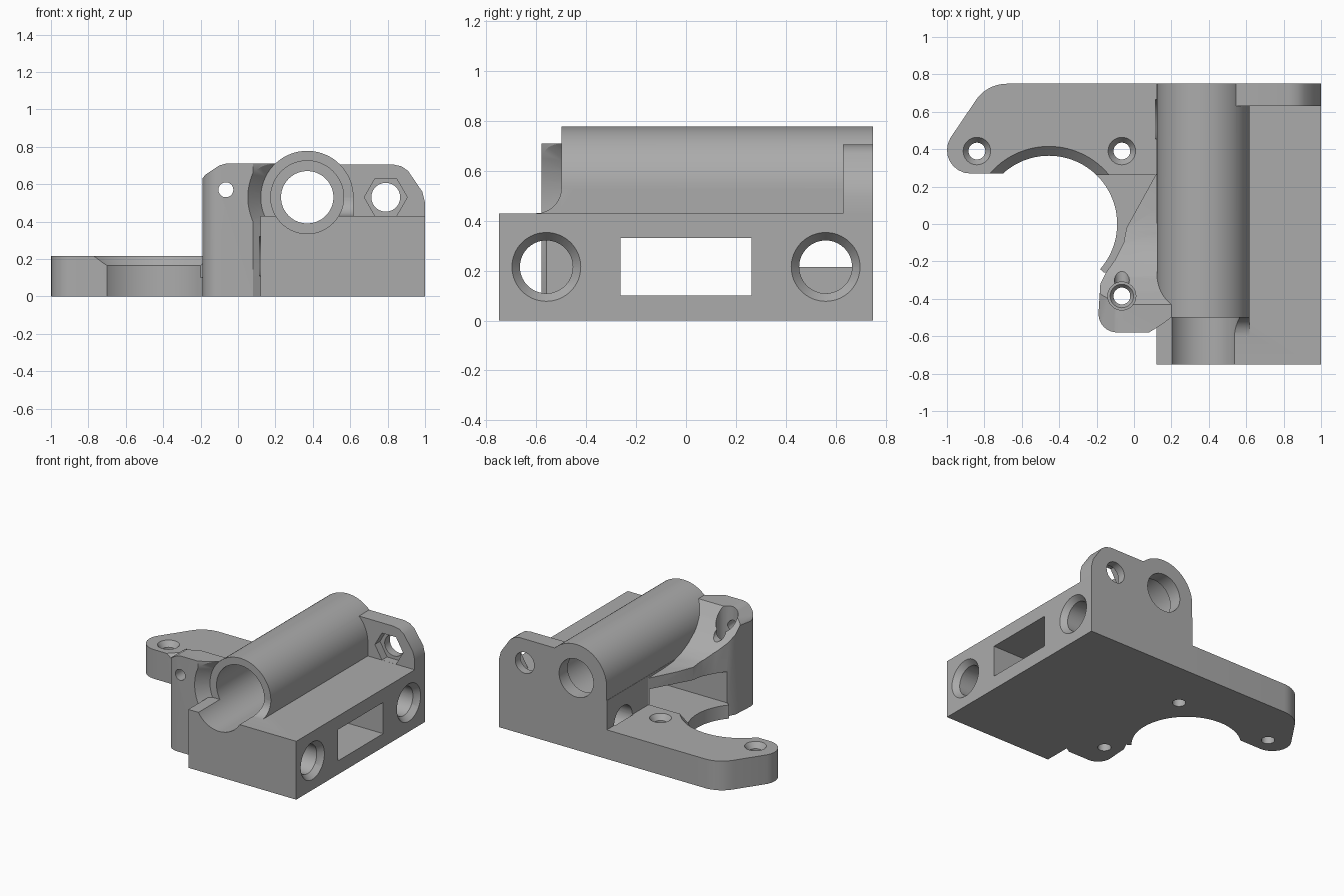
import bpy, bmesh, math
from mathutils import Vector, Matrix

if "Cube" in bpy.data.objects:
    bpy.data.objects.remove(bpy.data.objects["Cube"])

gray = bpy.data.materials.new("plain_gray")
gray.diffuse_color = (0.41, 0.41, 0.41, 1)
gray.use_nodes = True
gray.node_tree.nodes["Principled BSDF"].inputs["Base Color"].default_value = gray.diffuse_color


def finish(bm, name):
    bmesh.ops.recalc_face_normals(bm, faces=bm.faces[:])
    me = bpy.data.meshes.new(name)
    bm.to_mesh(me)
    bm.free()
    ob = bpy.data.objects.new(name, me)
    bpy.context.collection.objects.link(ob)
    me.materials.append(gray)
    return ob


def prism(name, pts, axis, lo, hi):
    """Extrude a 2D outline along an axis (outline order: x,y / x,z / y,z)."""
    def place(p, d):
        return {"x": (d, p[0], p[1]), "y": (p[0], d, p[1]), "z": (p[0], p[1], d)}[axis]
    bm = bmesh.new()
    a = [bm.verts.new(place(p, lo)) for p in pts]
    b = [bm.verts.new(place(p, hi)) for p in pts]
    bm.faces.new(a)
    bm.faces.new(b[::-1])
    for i in range(len(pts)):
        j = (i + 1) % len(pts)
        bm.faces.new((a[i], a[j], b[j], b[i]))
    return finish(bm, name)


def box(name, x0, x1, y0, y1, z0, z1):
    return prism(name, [(x0, y0), (x1, y0), (x1, y1), (x0, y1)], "z", z0, z1)


def rod(name, a, b, r1, r2=None, n=64):
    """Cylinder or cone from point a (radius r1) to point b (radius r2)."""
    a, b = Vector(a), Vector(b)
    d = b - a
    m = Matrix.Translation((a + b) / 2) @ d.to_track_quat("Z", "Y").to_matrix().to_4x4()
    bm = bmesh.new()
    bmesh.ops.create_cone(bm, cap_ends=True, segments=n, radius1=r1,
                          radius2=r1 if r2 is None else r2, depth=d.length, matrix=m)
    return finish(bm, name)


def arc(cx, cy, r, a0, a1, n=8):
    return [(cx + r * math.cos(math.radians(a0 + (a1 - a0) * i / n)),
             cy + r * math.sin(math.radians(a0 + (a1 - a0) * i / n))) for i in range(n + 1)]


def combine(target, others, op):
    bpy.context.view_layer.objects.active = target
    for o in others:
        mod = target.modifiers.new("bool", "BOOLEAN")
        mod.operation, mod.solver, mod.object = op, "EXACT", o
        bpy.ops.object.modifier_apply(modifier=mod.name)
        bpy.data.objects.remove(o)


# Bearing tube housing and main block
TX, TZ = 0.37, 0.53
body = box("rod_carriage_body", 0.12, 1, -0.75, 0.75, 0, 0.43)
tube = [
    rod("tube", (TX, -0.5, TZ), (TX, 0.75, TZ), 0.248, n=96),
    box("tube_base", 0.122, 0.618, -0.5, 0.75, 0.2, TZ),
    prism("tube_foot_fillet", arc(-0.6, 0.53, 0.1, -90, 0) + [(-0.45, 0.53), (-0.45, 0.4), (-0.6, 0.4)],
          "x", TX, 0.618),
]

# Rear lug with clipped corner
rear_lug = prism("rear_lug", [(TX, 0), (1, 0), (1, 0.5), (0.985, 0.56), (0.91, 0.67),
                              (0.875, 0.695), (0.83, 0.705), (TX, 0.705)], "y", 0.63, 0.75)

# Motor flange with a chamfered round opening
CX = -0.455
flange = prism("flange", [(0.2, 0.75)] + arc(-0.68, 0.55, 0.2, 90, 149)
               + arc(-0.875, 0.395, 0.125, 149, 270) + [(-0.70, 0.27), (CX, 0), (-0.16, -0.26), (0.2, -0.26)],
               "z", 0, 0.215)
combine(flange, [rod("opening", (CX, 0, -0.1), (CX, 0, 0.5), 0.365, n=96),
                 rod("opening_chamfer", (CX, 0, 0.165), (CX, 0, 0.225), 0.365, 0.425, n=96)],
        "DIFFERENCE")

# Front tower with sloping rear web
tower = prism("tower", [(0.2, 0.27), (0.12, 0.27), (-0.04, -0.02), (-0.055, -0.1), (-0.1, -0.19),
                        (-0.15, -0.26), (-0.18, -0.32)] + arc(-0.09, -0.48, 0.1, 180, 270)
              + [(0.08, -0.58), (0.13, -0.55), (0.2, -0.5)], "z", 0, 0.71)
combine(tower, [
    prism("web_slope", [(-0.43, 0.9), (-0.43, 0.71), (-0.36, 0.63), (-0.28, 0.55), (-0.2, 0.49),
                        (-0.12, 0.45), (-0.03, 0.425), (0.08, 0.415), (0.4, 0.41), (0.4, 0.9)], "x", -0.4, 0.4),
    prism("tower_corner", [(-0.3, 0.8), (-0.3, 0.63), (-0.19, 0.63), (-0.175, 0.65), (-0.1, 0.7),
                           (-0.06, 0.711), (-0.06, 0.8)], "y", -0.8, 0),
    rod("rod_clearance", (TX, -0.6, TZ), (TX, -0.49, TZ), 0.335, 0.24),
    rod("tower_pin_hole", (-0.065, -0.8, 0.57), (-0.065, 0, 0.57), 0.04, n=32),
    rod("screw_access", (-0.065, -0.385, 0.2), (-0.065, -0.385, 0.9), 0.075, n=32),
], "DIFFERENCE")

combine(body, tube + [rear_lug, flange, tower], "UNION")

# Rod bore, slot, nut trap
cuts = [
    rod("bore", (TX, -0.9, TZ), (TX, 0.65, TZ), 0.195, n=96),
    rod("bore_end", (TX, 0.5, TZ), (TX, 0.9, TZ), 0.14),
    box("slot", -0.3, 1.2, -0.262, 0.262, 0.1, 0.33),
    rod("lug_hole", (0.79, 0.5, TZ), (0.79, 0.9, TZ), 0.077, n=48),
    prism("nut_trap", [(0.79 + 0.115 * math.cos(math.pi * i / 3), TZ + 0.115 * math.sin(math.pi * i / 3))
                       for i in range(6)], "y", 0.5, 0.69),
]
# Side holes with conical mouths
for y in (-0.56, 0.56):
    cuts += [rod("side_hole", (0.115, y, 0.215), (1.1, y, 0.215), 0.106),
             rod("side_mouth", (0.96, y, 0.215), (1.01, y, 0.215), 0.106, 0.146)]
# Flange screw holes with countersinks
for x, y in ((-0.84, 0.39), (-0.065, 0.39), (-0.065, -0.385)):
    cuts += [rod("screw_hole", (x, y, -0.1), (x, y, 0.25), 0.045, n=32),
             rod("countersink", (x, y, 0.175), (x, y, 0.217), 0.045, 0.075, n=32)]
combine(body, cuts, "DIFFERENCE")

bpy.ops.object.select_all(action="DESELECT")
body.select_set(True)
bpy.context.view_layer.objects.active = body
bpy.ops.object.shade_smooth_by_angle(angle=math.radians(25))
